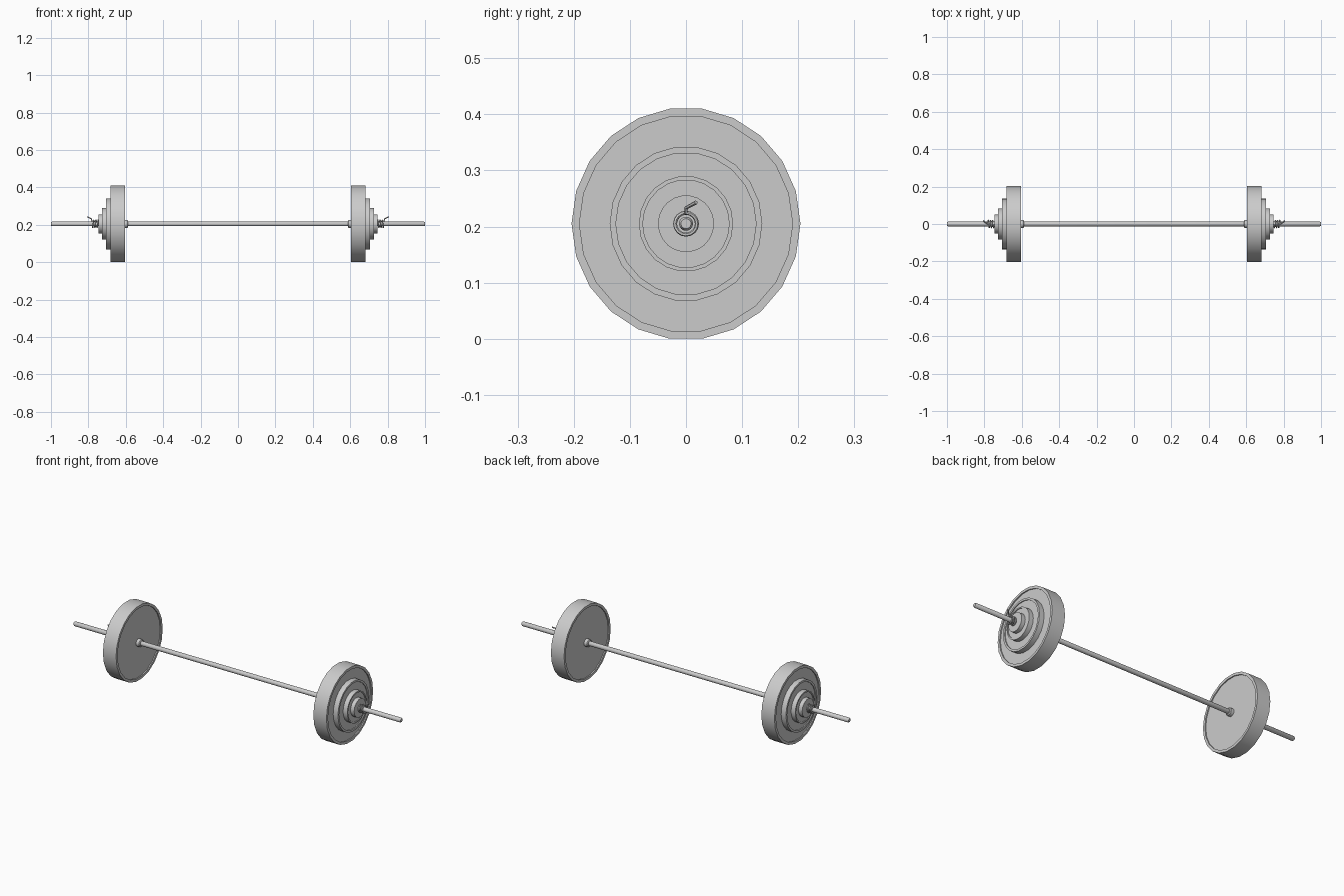
import bpy, bmesh, math

if "Cube" in bpy.data.objects:
    bpy.data.objects.remove(bpy.data.objects["Cube"])

AXIS_Z = 0.205


def finish(obj):
    # smooth the round surfaces, then copy each part to the other end of the bar
    bpy.ops.object.select_all(action='DESELECT')
    obj.select_set(True)
    bpy.context.view_layer.objects.active = obj
    bpy.ops.object.shade_smooth_by_angle(angle=math.radians(30))
    mod = obj.modifiers.new("mirror", 'MIRROR')
    mod.use_axis = (True, False, False)
    mod.merge_threshold = 0.0001


def lathe(name, profile, sides, closed=False, z_scale=1.0):
    # spin a profile of (x, radius) points around the bar axis
    bm = bmesh.new()
    rings = []
    for x, r in profile:
        rings.append([bm.verts.new((x, r * math.cos(2 * math.pi * i / sides),
                                    r * z_scale * math.sin(2 * math.pi * i / sides)))
                      for i in range(sides)])
    pairs = list(zip(rings, rings[1:]))
    if closed:
        pairs.append((rings[-1], rings[0]))
    else:
        bm.faces.new(rings[-1])
    for a, b in pairs:
        for i in range(sides):
            j = (i + 1) % sides
            bm.faces.new((a[i], a[j], b[j], b[i]))
    bmesh.ops.recalc_face_normals(bm, faces=bm.faces)
    me = bpy.data.meshes.new(name)
    bm.to_mesh(me)
    bm.free()
    obj = bpy.data.objects.new(name, me)
    bpy.context.collection.objects.link(obj)
    obj.location.z = AXIS_Z
    finish(obj)
    return obj


def plate(name, x0, x1, radius, inner, depth):
    # weight plate with a raised rim on both faces
    bore = 0.012
    a, b = x0 + depth, x1 - depth
    prof = [(a, bore), (a, inner), (x0, inner), (x0, radius),
            (x1, radius), (x1, inner), (b, inner), (b, bore)]
    if depth == 0:
        prof = [(x0, bore), (x0, radius), (x1, radius), (x1, bore)]
    lathe(name, prof, 22, closed=True, z_scale=1.015)


# bar with chamfered ends
lathe("bar", [(0, 0.0125), (0.994, 0.0125), (1.0, 0.009)], 16)

# inner stop collars
lathe("stop_collar", [(0.588, 0.012), (0.588, 0.017), (0.592, 0.021),
                      (0.602, 0.021), (0.611, 0.021), (0.611, 0.012)], 16, closed=True)

# weight plates, largest inside
plate("large_plate_inner", 0.603, 0.643, 0.204, 0.190, 0.006)
plate("large_plate_outer", 0.643, 0.683, 0.204, 0.190, 0.006)
plate("medium_plate", 0.677, 0.706, 0.136, 0.125, 0.005)
plate("small_plate", 0.701, 0.727, 0.084, 0.077, 0.004)
plate("tiny_plate", 0.723, 0.745, 0.050, 0.040, 0)

# spring clip: coil of wire ending in a bent handle
pts = []
turns, steps = 3, 16
for i in range(turns * steps + 1):
    a = math.pi / 2 + 2 * math.pi * i / steps
    pts.append((0.748 + 0.034 * i / (turns * steps), 0.0195 * math.cos(a), 0.0195 * math.sin(a)))
pts += [(0.784, 0.0, 0.028), (0.806, 0.018, 0.038)]
cu = bpy.data.curves.new("spring_clip_wire", 'CURVE')
cu.dimensions = '3D'
cu.bevel_depth = 0.0036
cu.bevel_resolution = 1
cu.use_fill_caps = True
sp = cu.splines.new('POLY')
sp.points.add(len(pts) - 1)
for p, co in zip(sp.points, pts):
    p.co = (*co, 1)
clip = bpy.data.objects.new("spring_clip", cu)
bpy.context.collection.objects.link(clip)
clip.location.z = AXIS_Z
clip.select_set(True)
bpy.ops.object.select_all(action='DESELECT')
clip.select_set(True)
bpy.context.view_layer.objects.active = clip
bpy.ops.object.convert(target='MESH')
finish(bpy.context.view_layer.objects.active)
